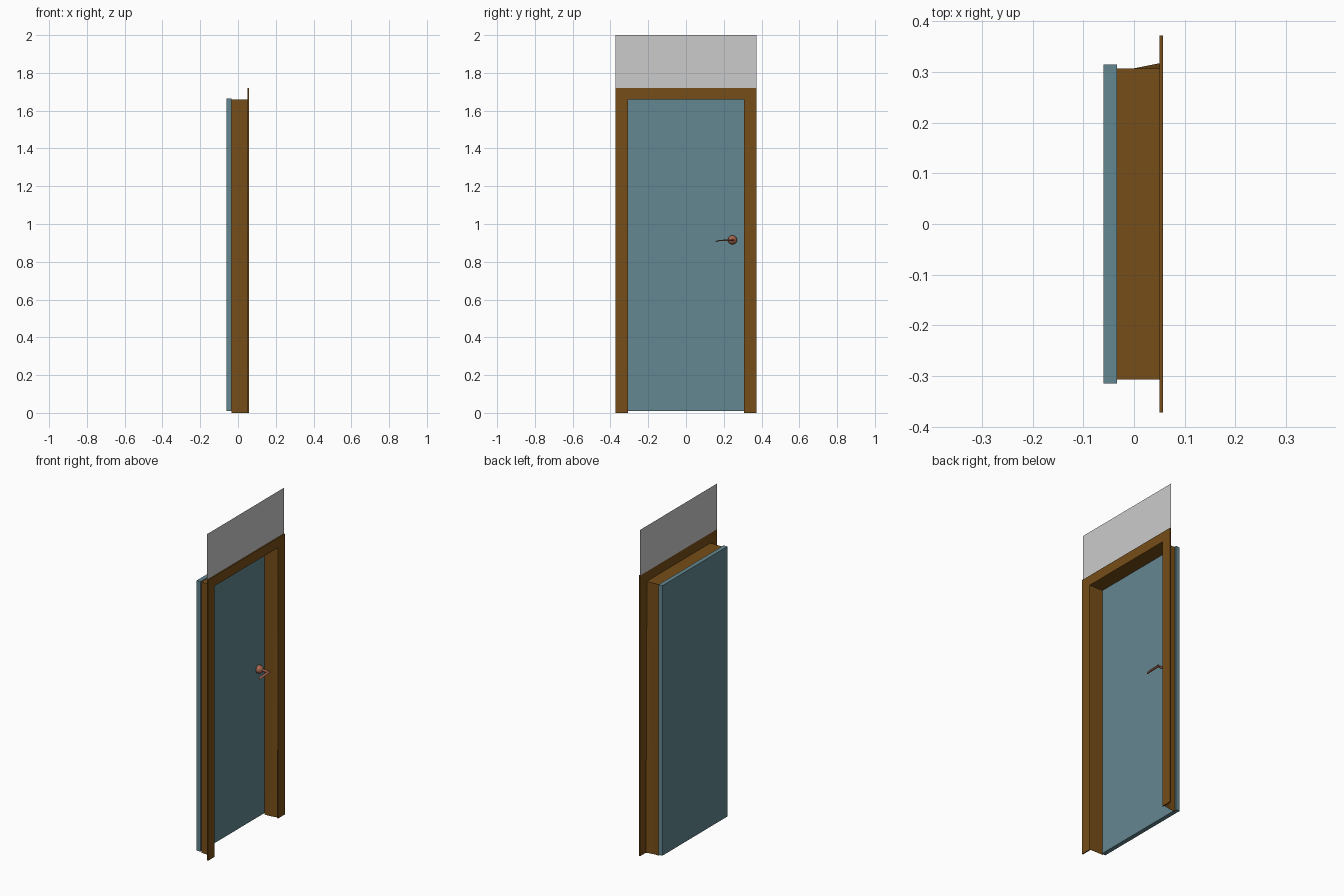
import bpy, bmesh, math
from mathutils import Vector

if "Cube" in bpy.data.objects:
    bpy.data.objects.remove(bpy.data.objects["Cube"])


def material(name, rgb):
    m = bpy.data.materials.new(name)
    m.diffuse_color = (*rgb, 1)
    m.use_nodes = True
    m.node_tree.nodes["Principled BSDF"].inputs["Base Color"].default_value = m.diffuse_color
    return m


wood = material("brown_wood", (0.18, 0.075, 0.009))
paint = material("blue_paint", (0.127, 0.24, 0.28))
copper = material("copper", (0.38, 0.13, 0.075))


def mesh_object(name, verts, faces, mat=None):
    me = bpy.data.meshes.new(name)
    me.from_pydata(verts, [], faces)
    ob = bpy.data.objects.new(name, me)
    bpy.context.collection.objects.link(ob)
    if mat:
        me.materials.append(mat)
    return ob


def box(name, lo, hi, mat):
    bm = bmesh.new()
    bmesh.ops.create_cube(bm, size=1)
    for v in bm.verts:
        v.co = Vector([(a + b) / 2 + c * (b - a) for a, b, c in zip(lo, hi, v.co)])
    ob = mesh_object(name, [], [], mat)
    bm.to_mesh(ob.data)
    bm.free()
    return ob


BACK, WALL, FRONT = -0.034, 0.05, 0.057      # depths along x
IN, OUT = 0.307, 0.372                       # opening and casing half widths
HEAD, CASE_TOP = 1.66, 1.72

# Door leaf
box("door_leaf", (-0.06, -0.315, 0.01), (BACK, 0.315, 1.665), paint)

# Casing: flat inverted-U profile given a slim thickness
u = [(-OUT, 0), (-OUT, CASE_TOP), (OUT, CASE_TOP), (OUT, 0),
     (IN, 0), (IN, HEAD), (-IN, HEAD), (-IN, 0)]
casing = mesh_object("casing", [(WALL, y, z) for y, z in u],
                     [(0, 1, 6, 7), (1, 2, 5, 6), (2, 3, 4, 5)], wood)
sol = casing.modifiers.new("thickness", "SOLIDIFY")
sol.thickness = FRONT - WALL
sol.offset = -1

# Jamb lining: thin sheets, one foot splayed outward slightly
path = [(-IN, 0), (-IN, HEAD), (IN, HEAD), (IN, 0)]
verts = [(x, y, z) for y, z in path for x in (BACK, WALL)]
verts[7] = (WALL, 0.317, 0)
verts.append((0.0, IN, 0))
mesh_object("jamb_lining", verts,
            [(0, 1, 3, 2), (2, 3, 5, 4), (4, 5, 8, 6), (5, 7, 8)], wood)

# Wall panel above the casing
mesh_object("upper_panel", [(WALL, -OUT, CASE_TOP), (WALL, OUT, CASE_TOP),
                            (WALL, OUT, 2), (WALL, -OUT, 2)], [(0, 1, 2, 3)])

# Handle rosette and stem: lathed profile (x, radius)
HY, HZ, SEG = 0.246, 0.916, 20
profile = [(BACK, 0.024), (-0.022, 0.024), (-0.014, 0.021), (-0.008, 0.014),
           (-0.004, 0.007), (0.038, 0.007)]
verts, faces = [], []
for x, r in profile:
    for i in range(SEG):
        a = 2 * math.pi * i / SEG
        verts.append((x, HY + r * math.cos(a), HZ + r * math.sin(a)))
for k in range(len(profile) - 1):
    for i in range(SEG):
        j = (i + 1) % SEG
        faces.append((k * SEG + i, k * SEG + j, (k + 1) * SEG + j, (k + 1) * SEG + i))
faces.append(tuple(range((len(profile) - 1) * SEG, len(profile) * SEG)))
rosette = mesh_object("handle_rosette", verts, faces, copper)

# Handle lever: sections (y, z, half depth, half height) swept along y
sections = [(0.254, 0.915, 0.007, 0.005), (0.225, 0.914, 0.009, 0.004),
            (0.19, 0.913, 0.009, 0.0035), (0.168, 0.911, 0.008, 0.003),
            (0.157, 0.907, 0.005, 0.002)]
N = 10
verts, faces = [], []
for y, z, rx, rz in sections:
    for i in range(N):
        a = 2 * math.pi * i / N
        verts.append((0.036 + rx * math.cos(a), y, z + rz * math.sin(a)))
for k in range(len(sections) - 1):
    for i in range(N):
        j = (i + 1) % N
        faces.append((k * N + i, k * N + j, (k + 1) * N + j, (k + 1) * N + i))
last = (len(sections) - 1) * N
faces += [tuple(range(N))[::-1], tuple(range(last, last + N))]
lever = mesh_object("handle_lever", verts, faces, copper)

# Consistent normals, smooth handle
for ob in (rosette, lever):
    bm = bmesh.new()
    bm.from_mesh(ob.data)
    bmesh.ops.recalc_face_normals(bm, faces=bm.faces)
    bm.to_mesh(ob.data)
    bm.free()
    bpy.ops.object.select_all(action="DESELECT")
    ob.select_set(True)
    bpy.context.view_layer.objects.active = ob
    bpy.ops.object.shade_smooth_by_angle(angle=math.radians(40))
